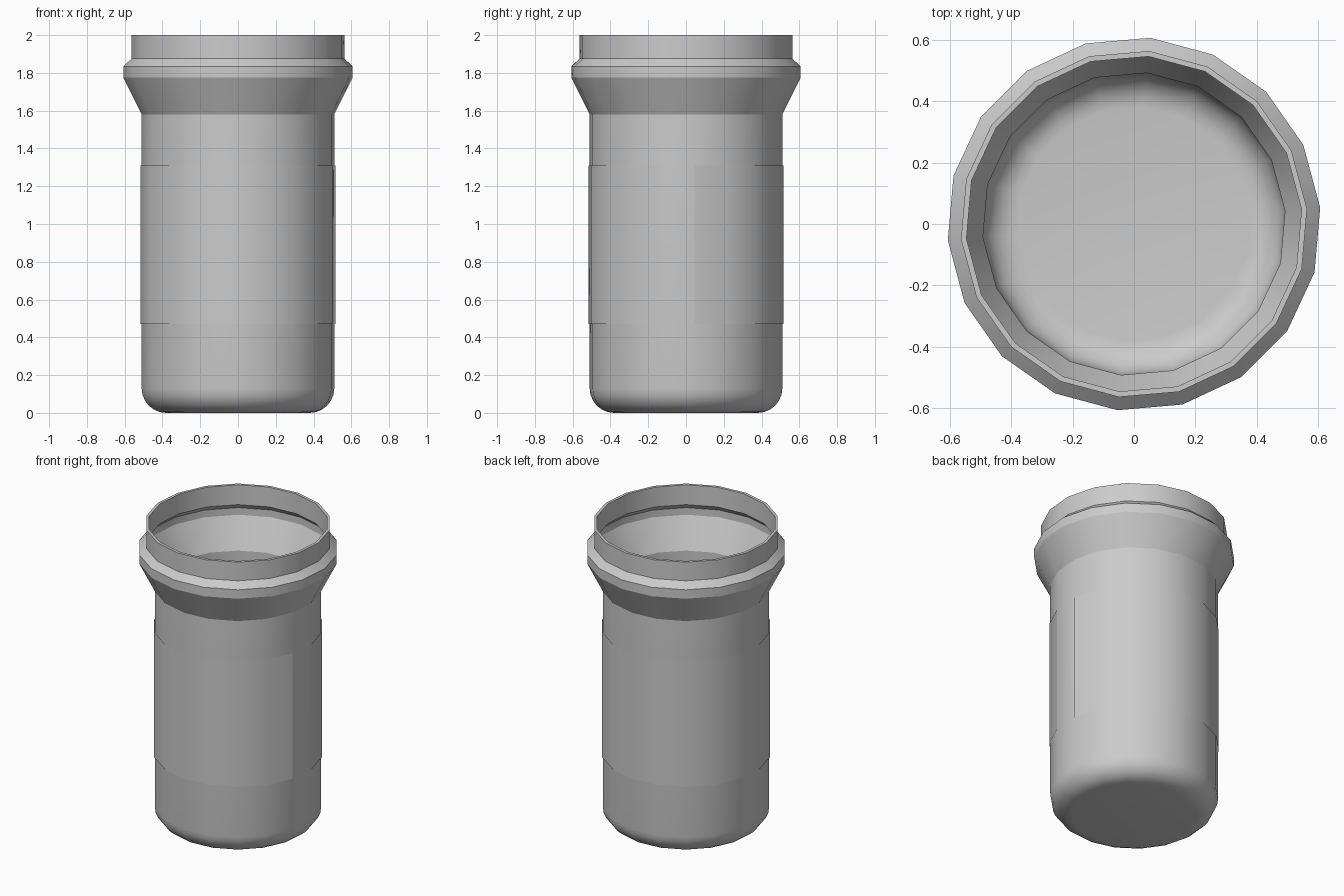
import bpy, bmesh, math

if "Cube" in bpy.data.objects:
    bpy.data.objects.remove(bpy.data.objects["Cube"])

SIDES = 18
TURN = math.radians(5)
STEP = 2 * math.pi / SIDES


def ring(bm, r, z, count=SIDES):
    return [bm.verts.new((r * math.cos(TURN + i * STEP), r * math.sin(TURN + i * STEP), z))
            for i in range(count)]


def finish(bm, name):
    mesh = bpy.data.meshes.new(name)
    bm.to_mesh(mesh)
    bm.free()
    obj = bpy.data.objects.new(name, mesh)
    bpy.context.collection.objects.link(obj)
    bpy.ops.object.select_all(action='DESELECT')
    obj.select_set(True)
    bpy.context.view_layer.objects.active = obj
    bpy.ops.object.shade_smooth_by_angle(angle=math.radians(24))
    return obj


def corner(r, z, radius, n=6):
    """Rounded bottom corner, from the floor out to the wall."""
    return [(r - radius + radius * math.sin(a), z + radius - radius * math.cos(a))
            for a in (i * math.pi / 2 / n for i in range(n + 1))]


# Container: outer profile up to the rim, then back down the inside
outer = corner(0.512, 0, 0.13) + [(0.512, 1.58), (0.609, 1.775), (0.609, 1.835),
                                  (0.566, 1.875), (0.566, 2.0)]
inner = corner(0.494, 0.018, 0.112) + [(0.494, 1.584), (0.591, 1.779), (0.591, 1.827),
                                       (0.548, 1.867), (0.548, 2.0)]
bm = bmesh.new()
rings = [ring(bm, r, z) for r, z in outer + inner[::-1]]
for a, b in zip(rings, rings[1:]):
    for i in range(SIDES):
        j = (i + 1) % SIDES
        bm.faces.new((a[i], a[j], b[j], b[i]))
bm.faces.new(rings[0][::-1])
bm.faces.new(rings[-1])
bmesh.ops.recalc_face_normals(bm, faces=bm.faces)
finish(bm, "container")

# Label: thin sheet wrapped round the body, open over one facet on the right
bm = bmesh.new()
low, high = ring(bm, 0.517, 0.47), ring(bm, 0.517, 1.31)
for i in range(SIDES - 1):
    bm.faces.new((low[i], low[i + 1], high[i + 1], high[i]))
finish(bm, "label")
